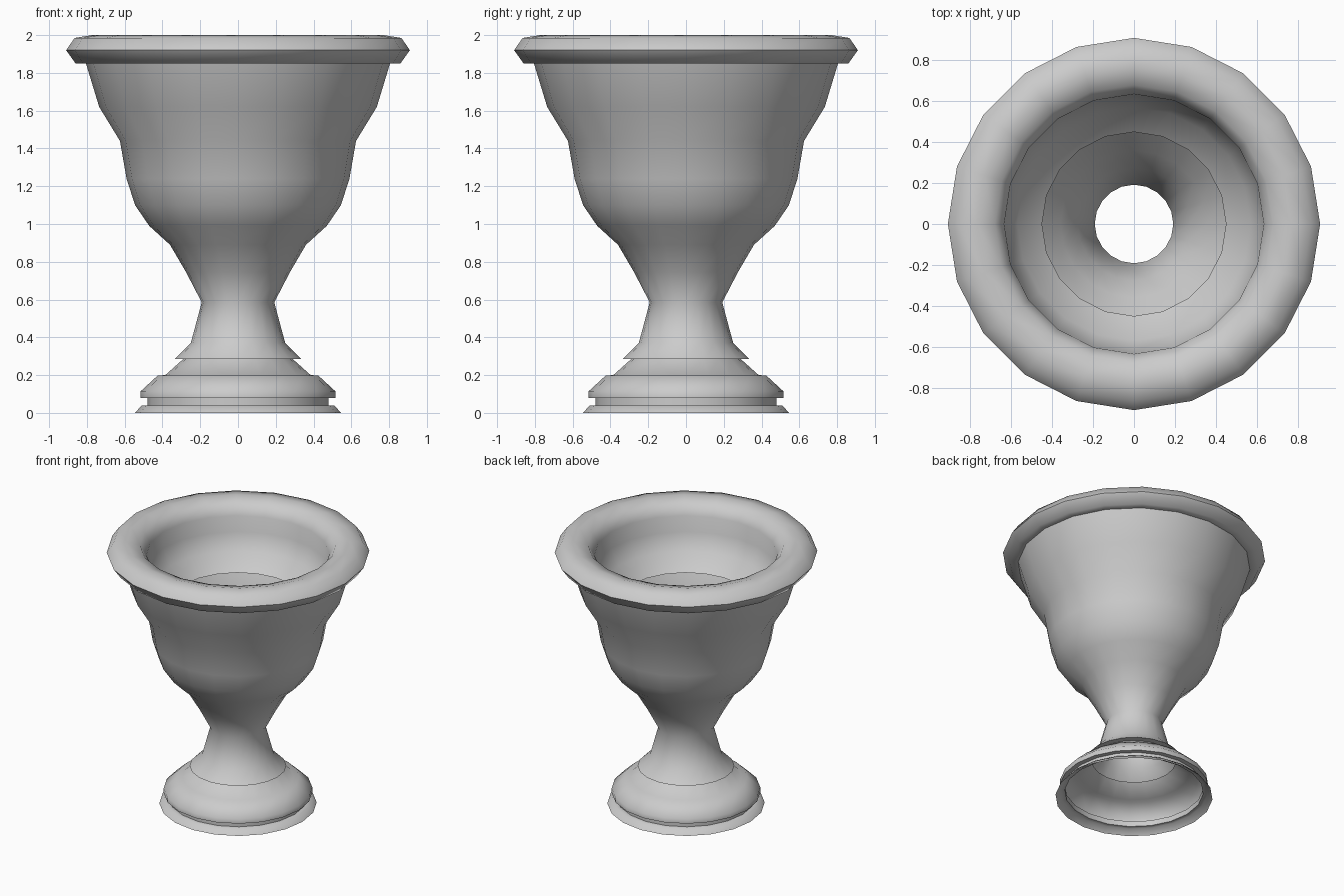
import bpy, bmesh, math

if "Cube" in bpy.data.objects:
    bpy.data.objects.remove(bpy.data.objects["Cube"])

SIDES = 20


def lathe(name, profile):
    """Revolve an open (radius, z) profile around z, one strip per pair of points."""
    bm = bmesh.new()
    rings = []
    for r, z in profile:
        rings.append([bm.verts.new((r * math.cos(2 * math.pi * i / SIDES),
                                    r * math.sin(2 * math.pi * i / SIDES), z))
                      for i in range(SIDES)])
    for lower, upper in zip(rings, rings[1:]):
        for i in range(SIDES):
            j = (i + 1) % SIDES
            bm.faces.new((lower[i], lower[j], upper[j], upper[i]))
    mesh = bpy.data.meshes.new(name)
    bm.to_mesh(mesh)
    bm.free()
    obj = bpy.data.objects.new(name, mesh)
    bpy.context.collection.objects.link(obj)
    bpy.ops.object.select_all(action='DESELECT')
    obj.select_set(True)
    bpy.context.view_layer.objects.active = obj
    bpy.ops.object.shade_smooth_by_angle(angle=math.radians(60))
    return obj


# Stepped foot, open underneath, ending under the stem's collar
lathe("foot", [(0.545, 0), (0.51, 0.04), (0.48, 0.04), (0.48, 0.08),
               (0.515, 0.08), (0.515, 0.115), (0.425, 0.198),
               (0.385, 0.2), (0.29, 0.285)])

# Collar, hollow stem and flared bowl
lathe("stem_and_bowl", [(0.29, 0.285), (0.335, 0.285), (0.25, 0.37),
                        (0.192, 0.585), (0.275, 0.745), (0.36, 0.89),
                        (0.47, 0.99), (0.545, 1.10), (0.59, 1.24),
                        (0.625, 1.44), (0.735, 1.62), (0.805, 1.85)])

# Rolled rim that turns down into an open-ended inner lining
lathe("rim_and_lining", [(0.805, 1.85), (0.86, 1.85), (0.91, 1.92),
                         (0.865, 1.985), (0.77, 2.0), (0.68, 1.975),
                         (0.635, 1.90), (0.63, 1.78), (0.57, 1.66),
                         (0.45, 1.55)])
